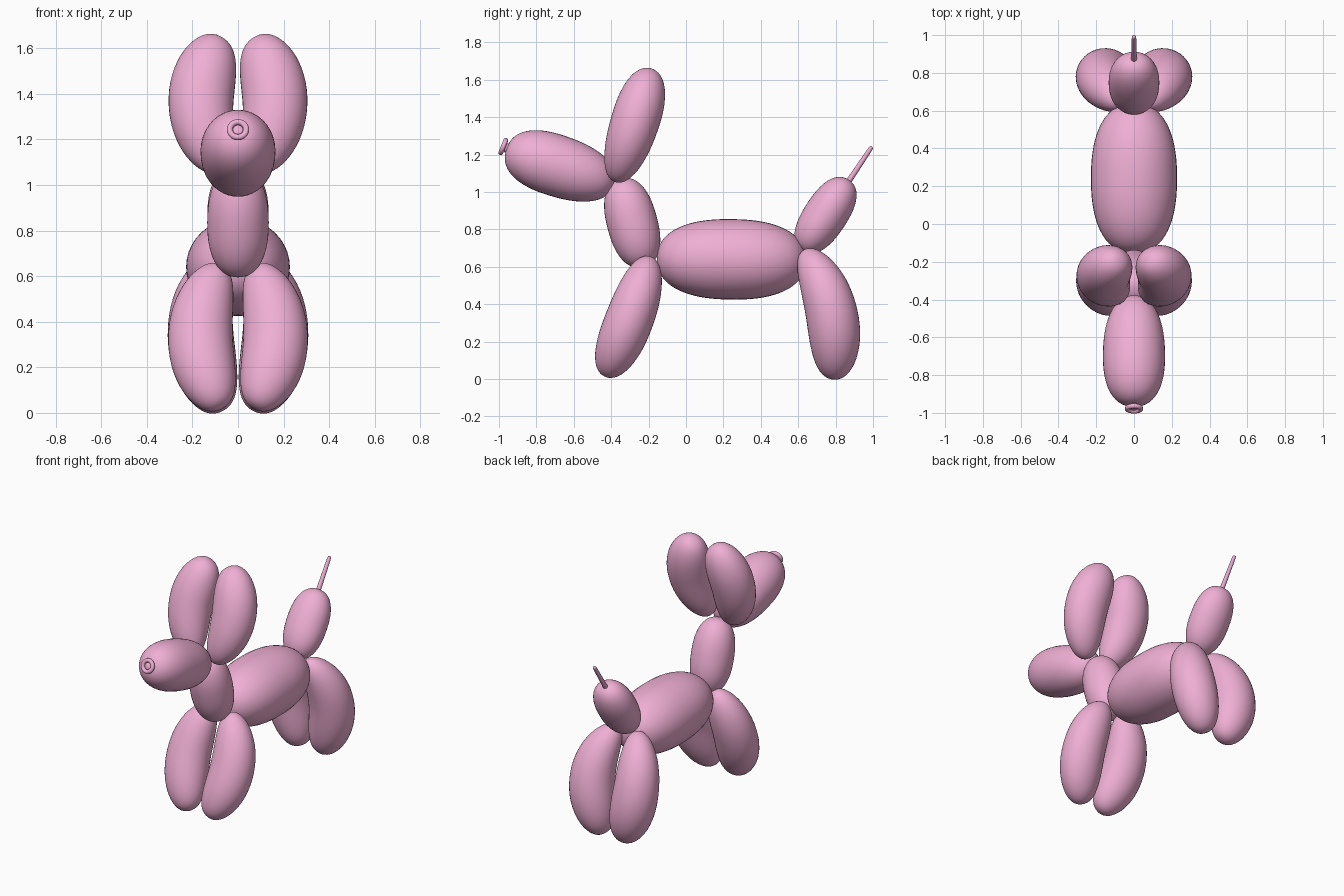
import bpy, bmesh, math
from mathutils import Vector

if "Cube" in bpy.data.objects:
    bpy.data.objects.remove(bpy.data.objects["Cube"])

pink = bpy.data.materials.new("pink_rubber")
pink.diffuse_color = (0.87, 0.43, 0.66, 1)
pink.use_nodes = True
pink.node_tree.nodes["Principled BSDF"].inputs["Base Color"].default_value = pink.diffuse_color


def finish(ob, mirror=False):
    ob.data.materials.append(pink)
    for f in ob.data.polygons:
        f.use_smooth = True
    if mirror:
        m = ob.modifiers.new("mirror", 'MIRROR')
        m.use_mirror_merge = False
        m.use_clip = False


def balloon(name, a, c, b, r0, r1, xs=1.0, p=2.35, mirror=False, rings=36, seg=40):
    """Inflated segment from a to b, bent towards c, radius r0 -> r1, rounded ends."""
    a, b = Vector(a), Vector(b)
    c = Vector(c) if c else (a + b) / 2
    bm = bmesh.new()
    loops = []
    for i in range(1, rings):
        t = (1 - math.cos(math.pi * i / rings)) / 2
        pos = a * (1 - t) ** 2 + c * 2 * t * (1 - t) + b * t * t
        tan = ((c - a) * (1 - t) + (b - c) * t).normalized()
        side = (Vector((1, 0, 0)) - tan * tan.x).normalized()
        up = tan.cross(side)
        r = (r0 + (r1 - r0) * t) * (1 - abs(2 * t - 1) ** p) ** (1 / p)
        loops.append([bm.verts.new(pos + side * (r * xs * math.cos(u)) + up * (r * math.sin(u)))
                      for u in (2 * math.pi * k / seg for k in range(seg))])
    for l0, l1 in zip(loops, loops[1:]):
        for k in range(seg):
            n = (k + 1) % seg
            bm.faces.new((l0[k], l0[n], l1[n], l1[k]))
    for tip, lp in ((bm.verts.new(a), loops[0]), (bm.verts.new(b), loops[-1])):
        for k in range(seg):
            bm.faces.new((tip, lp[k], lp[(k + 1) % seg]))
    bmesh.ops.recalc_face_normals(bm, faces=bm.faces[:])
    me = bpy.data.meshes.new(name)
    bm.to_mesh(me)
    bm.free()
    ob = bpy.data.objects.new(name, me)
    bpy.context.collection.objects.link(ob)
    finish(ob, mirror)
    return ob


# central chain: body, neck, head, tail
balloon("body", (0, -0.155, 0.645), None, (0, 0.64, 0.635), 0.215, 0.215, xs=1.06)
balloon("neck", (0, -0.35, 1.07), None, (0, -0.225, 0.60), 0.135, 0.135)
balloon("head", (0, -0.96, 1.23), None, (0, -0.385, 1.04), 0.173, 0.155)
balloon("tail", (0, 0.62, 0.685), None, (0, 0.87, 1.065), 0.115, 0.118, xs=1.15)

# paired segments, bowed outwards and mirrored
balloon("ear", (0.07, -0.375, 1.065), (0.255, -0.275, 1.355), (0.07, -0.19, 1.645),
        0.118, 0.14, xs=1.1, mirror=True)
balloon("front_leg", (0.07, -0.195, 0.645), (0.26, -0.28, 0.335), (0.07, -0.43, 0.025),
        0.12, 0.137, xs=1.1, mirror=True)
balloon("back_leg", (0.07, 0.63, 0.68), (0.26, 0.84, 0.40), (0.07, 0.785, 0.008),
        0.12, 0.155, xs=1.04, mirror=True)

# uninflated tail end
balloon("tail_string", (0, 0.845, 1.02), None, (0, 0.994, 1.243), 0.016, 0.012, p=8, rings=24, seg=16)

# knot at the nose: short stem and rolled ring
axis = Vector((0, -0.925, 0.38)).normalized()
ring_at = Vector((0, -0.977, 1.243))
balloon("nose_stem", ring_at - axis * 0.05, None, ring_at + axis * 0.004, 0.03, 0.022, p=8, rings=16, seg=24)
bpy.ops.mesh.primitive_torus_add(major_radius=0.036, minor_radius=0.013, major_segments=32,
                                 minor_segments=14, location=ring_at,
                                 rotation=axis.to_track_quat('Z', 'Y').to_euler())
ring = bpy.context.object
ring.name = "nose_ring"
finish(ring)
